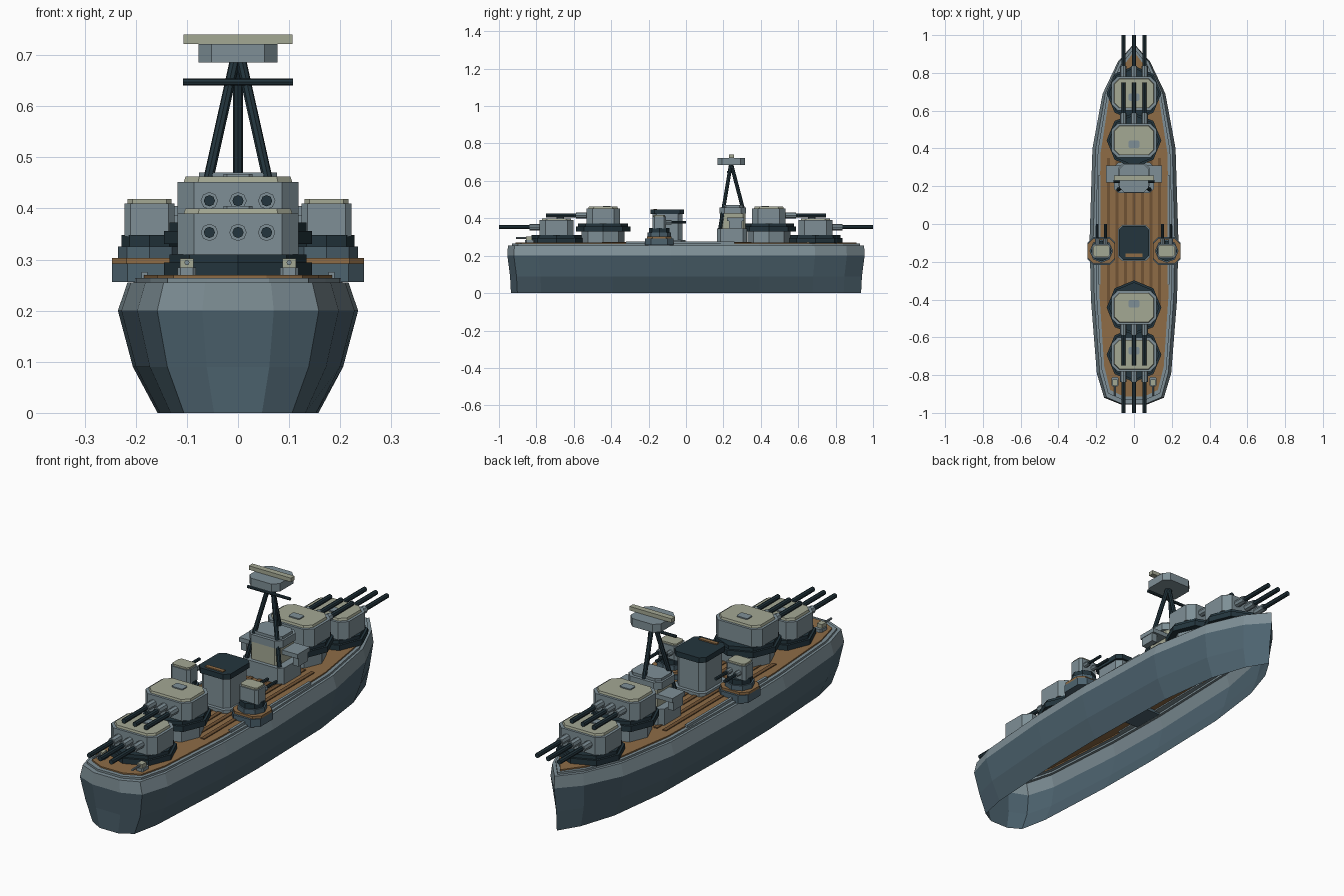
import bpy, bmesh, math
from mathutils import Vector

cube = bpy.data.objects.get("Cube")
if cube:
    bpy.data.objects.remove(cube)


def material(name, rgb):
    lin = [((c / 255 + 0.055) / 1.055) ** 2.4 for c in rgb] + [1]
    m = bpy.data.materials.new(name)
    m.use_nodes = True
    m.diffuse_color = lin
    m.node_tree.nodes["Principled BSDF"].inputs["Base Color"].default_value = lin
    return m


GREY = material("light grey paint", (126, 143, 150))
HULL = material("blue grey hull paint", (77, 99, 111))
DARK = material("dark slate paint", (35, 53, 61))
KHAKI = material("pale khaki paint", (164, 168, 148))
WOOD = material("deck wood", (142, 108, 70))
SEAM = material("dark deck wood", (112, 82, 52))


def finish(name, bm, *mats):
    bmesh.ops.recalc_face_normals(bm, faces=bm.faces)
    mesh = bpy.data.meshes.new(name)
    bm.to_mesh(mesh)
    bm.free()
    for m in mats:
        mesh.materials.append(m)
    ob = bpy.data.objects.new(name, mesh)
    bpy.context.scene.collection.objects.link(ob)
    return ob


def loft(name, rings, mats, index=None, bottom=True):
    """Skin a stack of equal rings; index gives the material of each band and the cap."""
    bm = bmesh.new()
    loops = [[bm.verts.new(p) for p in ring] for ring in rings]
    n = len(loops[0])
    for i, (a, b) in enumerate(zip(loops, loops[1:])):
        for k in range(n):
            f = bm.faces.new((a[k], a[(k + 1) % n], b[(k + 1) % n], b[k]))
            f.material_index = index[i] if index else 0
    cap = bm.faces.new(loops[-1])
    cap.material_index = index[-1] if index else 0
    if bottom:
        bm.faces.new(loops[0][::-1])
    return finish(name, bm, *mats)


def octo(x, y, z, hx, hy, cut):
    """Rectangle with cut corners."""
    pts = [(hx, cut - hy), (hx, hy - cut), (hx - cut, hy), (cut - hx, hy),
           (-hx, hy - cut), (-hx, cut - hy), (cut - hx, -hy), (hx - cut, -hy)]
    return [(x + a, y + b, z) for a, b in pts]


def block(name, x, y, z0, z1, hx, hy, mat, cut=0.0, top=1.0):
    if cut:
        return loft(name, [octo(x, y, z0, hx, hy, cut),
                           octo(x, y, z1, hx * top, hy * top, cut * top)], [mat])
    rect = [(1, -1), (1, 1), (-1, 1), (-1, -1)]
    return loft(name, [[(x + a * hx, y + b * hy, z0) for a, b in rect],
                       [(x + a * hx * top, y + b * hy * top, z1) for a, b in rect]], [mat])


def drum(name, x, y, z0, z1, r, mat, sides=8, top=1.0):
    def ring(z, rad):
        return [(x + rad * math.cos(math.tau * k / sides),
                 y + rad * math.sin(math.tau * k / sides), z) for k in range(sides)]
    return loft(name, [ring(z0, r), ring(z1, r * top)], [mat])


def rod(name, p, q, r, mat, sides=8):
    p, q = Vector(p), Vector(q)
    bm = bmesh.new()
    bmesh.ops.create_cone(bm, cap_ends=True, segments=sides, radius1=r, radius2=r,
                          depth=(q - p).length)
    bm.transform((q - p).to_track_quat('Z', 'Y').to_matrix().to_4x4())
    bmesh.ops.translate(bm, verts=bm.verts, vec=(p + q) / 2)
    return finish(name, bm, mat)


# Hull: one half outline, mirrored, lofted through levels; open underneath
half = [(0.07, -0.955), (0.158, -0.92), (0.197, -0.79), (0.228, -0.4), (0.235, -0.08),
        (0.22, 0.4), (0.166, 0.69), (0.085, 0.86)]
outline = half + [(0, 0.955)] + [(-x, y) for x, y in reversed(half)]
levels = [(0, 0.67, 0.98), (0.09, 0.875, 0.985), (0.2, 1, 1), (0.255, 0.92, 0.997),
          (0.255, 0.87, 0.975), (0.264, 0.87, 0.975), (0.264, 0.8, 0.955), (0.27, 0.8, 0.955)]
loft("hull_and_deck", [[(x * sx, y * sy, z) for x, y in outline] for z, sx, sy in levels],
     [HULL, GREY, WOOD], [0, 0, 1, 1, 1, 1, 2, 2], bottom=False)

# Deck planks and side strips
for i in range(-3, 4):
    block("deck_plank", i * 0.045, -0.05, 0.268, 0.274, 0.009, 0.4, SEAM)
for s in (-1, 1):
    block("deck_side_strip", s * 0.183, -0.03, 0.264, 0.276, 0.006, 0.29, GREY)


# Main turrets: d is the direction the guns point, base is the height of the ring
def turret(label, y, base, d, muzzle):
    if base > 0.3:
        drum(label + "_barbette", 0, y, 0.265, base, 0.115, GREY)
    drum(label + "_lower_ring", 0, y, base, base + 0.026, 0.145, DARK)
    drum(label + "_upper_ring", 0, y, base + 0.026, base + 0.042, 0.134, DARK)
    z = base + 0.042
    block(label + "_house", 0, y, z, z + 0.08, 0.118, 0.09, GREY, 0.032)
    block(label + "_roof", 0, y, z + 0.08, z + 0.09, 0.106, 0.079, KHAKI, 0.028, 0.97)
    block(label + "_hatch", 0, y - d * 0.02, z + 0.09, z + 0.095, 0.028, 0.02, GREY, 0.006)
    for x in (-0.056, 0, 0.056):
        gz = z + 0.043
        rod(label + "_sleeve", (x, y + d * 0.07, gz), (x, y + d * 0.145, gz), 0.017, GREY)
        rod(label + "_barrel", (x, y + d * 0.1, gz), (x, muzzle, gz), 0.011, DARK)


for d, label in ((-1, "stern"), (1, "bow")):
    turret(label + "_low_turret", d * 0.692, 0.268, d, d * 1.0)
    turret(label + "_high_turret", d * 0.443, 0.33, d, d * 0.748)

# Funnel
block("funnel_base", 0, -0.1, 0.265, 0.285, 0.084, 0.096, GREY, 0.022)
block("funnel_body", 0, -0.1, 0.285, 0.422, 0.072, 0.08, GREY, 0.022)
block("funnel_cap", 0, -0.1, 0.422, 0.446, 0.08, 0.09, DARK, 0.022)
block("funnel_top_strip", 0, -0.165, 0.446, 0.451, 0.045, 0.009, WOOD)

# Bridge
block("bridge_base", 0, 0.245, 0.265, 0.345, 0.105, 0.08, GREY, 0.02)
block("bridge_tower", 0, 0.25, 0.345, 0.425, 0.07, 0.068, KHAKI, 0.012)
block("bridge_wings", 0, 0.265, 0.385, 0.405, 0.148, 0.045, GREY)
block("bridge_top", 0, 0.25, 0.425, 0.458, 0.085, 0.07, GREY, 0.025)
block("bridge_roof", 0, 0.25, 0.458, 0.47, 0.076, 0.055, GREY, 0.02)
for s in (-1, 1):
    block("wing_cabin", s * 0.132, 0.265, 0.345, 0.385, 0.014, 0.035, GREY)

# Tripod mast, yard and rangefinder
apex = (0, 0.242, 0.69)
rod("mast_front_leg", (0, 0.305, 0.45), apex, 0.01, DARK)
for s in (-1, 1):
    rod("mast_rear_leg", (s * 0.083, 0.182, 0.345), (s * 0.006, 0.24, 0.69), 0.01, DARK)
rod("mast_yard", (-0.108, 0.225, 0.647), (0.108, 0.225, 0.647), 0.007, DARK)
block("rangefinder_house", 0, 0.242, 0.685, 0.722, 0.077, 0.074, GREY, 0.025)
block("rangefinder_arm", 0, 0.244, 0.722, 0.74, 0.107, 0.013, KHAKI)

# Side gun mounts and small stern guns, mirrored left and right
for s in (-1, 1):
    x, y = s * 0.173, -0.143
    block("side_sponson", x, y, 0.256, 0.292, 0.073, 0.075, HULL, 0.03)
    block("side_sponson_deck", x, y, 0.292, 0.303, 0.073, 0.065, WOOD, 0.028)
    drum("side_gun_ring", x, y, 0.3, 0.325, 0.062, HULL)
    drum("side_gun_collar", x, y, 0.325, 0.348, 0.055, DARK)
    block("side_gun_house", x, y, 0.345, 0.41, 0.049, 0.037, GREY, 0.012)
    block("side_gun_roof", x, y, 0.41, 0.418, 0.043, 0.032, KHAKI, 0.01)
    for o in (-0.022, 0.022):
        rod("side_gun_sleeve", (x + o, y + 0.03, 0.378), (x + o, y + 0.065, 0.378), 0.012, GREY)
        rod("side_gun_barrel", (x + o, y + 0.03, 0.378), (x + o, 0, 0.378), 0.007, DARK)
    block("stern_gun_mount", s * 0.1, -0.835, 0.268, 0.284, 0.018, 0.025, GREY, 0.006)
    block("stern_gun_shield", s * 0.1, -0.84, 0.284, 0.302, 0.013, 0.016, KHAKI)
    rod("stern_gun_barrel", (s * 0.1, -0.84, 0.294), (s * 0.1, -0.91, 0.294), 0.005, GREY)
